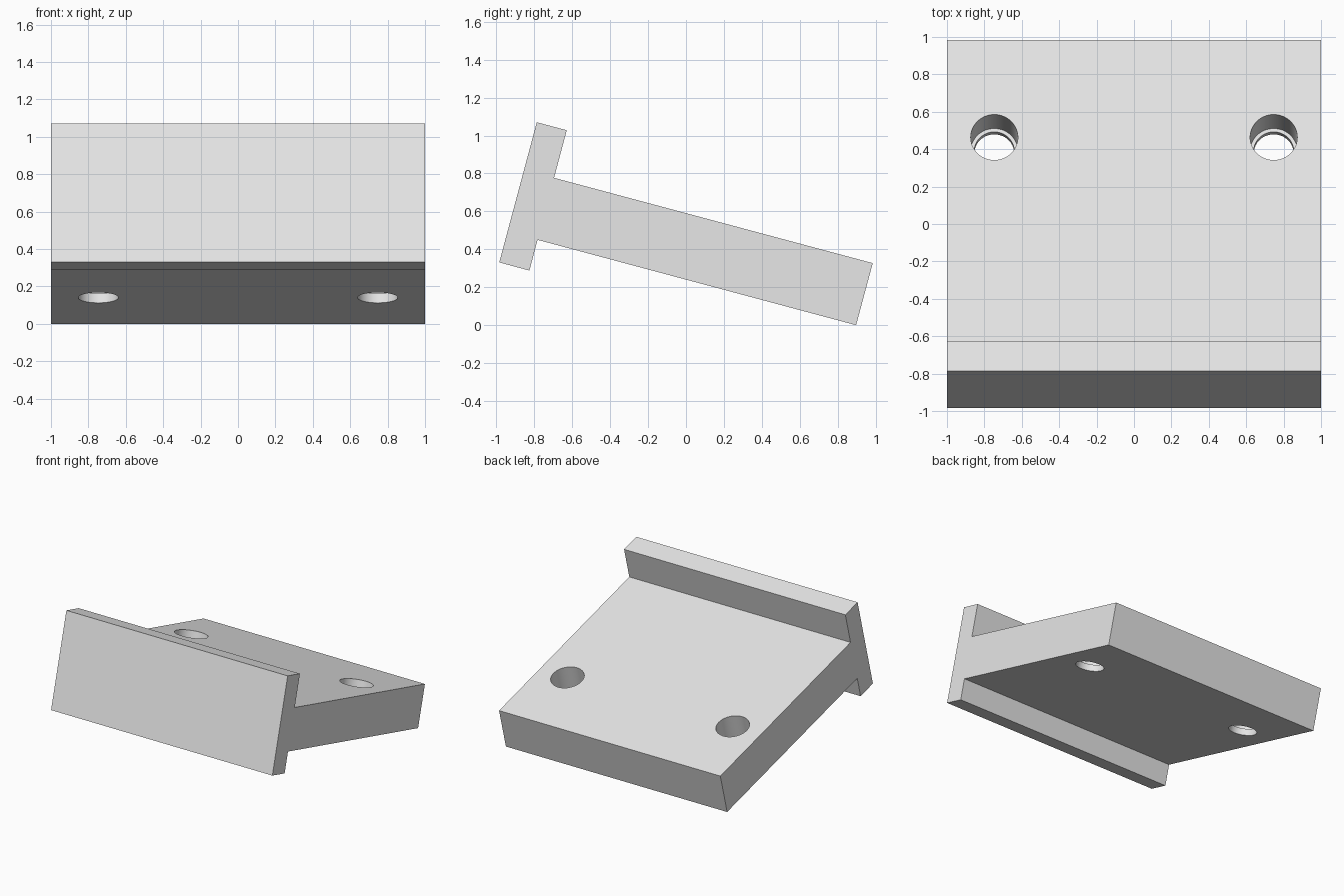
import bpy, bmesh, math
from mathutils import Vector

if "Cube" in bpy.data.objects:
    bpy.data.objects.remove(bpy.data.objects["Cube"])

TILT = math.radians(15)
AXIS = Vector((0, math.sin(TILT), math.cos(TILT)))  # normal of the sloping slab

grey = bpy.data.materials.new("light_grey")
grey.diffuse_color = (0.8, 0.8, 0.8, 1)
grey.use_nodes = True
grey.node_tree.nodes["Principled BSDF"].inputs["Base Color"].default_value = grey.diffuse_color

# Tilted T-shaped bracket: side profile (y, z) extruded along x
profile = [(-0.985, 0.331), (-0.787, 1.07), (-0.629, 1.028), (-0.696, 0.777),
           (0.985, 0.327), (0.897, 0.0), (-0.783, 0.45), (-0.826, 0.288)]
bm = bmesh.new()
face = bm.faces.new([bm.verts.new((-1, y, z)) for y, z in profile])
ext = bmesh.ops.extrude_face_region(bm, geom=[face])
bmesh.ops.translate(bm, vec=(2, 0, 0),
                    verts=[v for v in ext["geom"] if isinstance(v, bmesh.types.BMVert)])
bmesh.ops.recalc_face_normals(bm, faces=bm.faces)
mesh = bpy.data.meshes.new("bracket")
bm.to_mesh(mesh)
bm.free()
mesh.materials.append(grey)
bracket = bpy.data.objects.new("bracket", mesh)
bpy.context.collection.objects.link(bracket)


def cut_bore(name, x, radius, start, end):
    """Cut a round bore square to the slab, measured up from its underside."""
    centre = Vector((x, 0.376, 0.14)) + AXIS * (start + end) / 2
    bpy.ops.mesh.primitive_cylinder_add(vertices=64, radius=radius, depth=end - start,
                                        location=centre, rotation=(-TILT, 0, 0))
    cutter = bpy.context.object
    cutter.name = name
    cutter.hide_render = True
    cutter.data.materials.append(grey)
    mod = bracket.modifiers.new(name, 'BOOLEAN')
    mod.operation = 'DIFFERENCE'
    mod.solver = 'EXACT'
    mod.object = cutter
    bpy.ops.object.select_all(action='DESELECT')
    bracket.select_set(True)
    bpy.context.view_layer.objects.active = bracket
    bpy.ops.object.modifier_apply(modifier=name)
    bpy.data.objects.remove(cutter, do_unlink=True)


# Stepped screw holes: wide bore from above, narrower lip at the underside
for x in (-0.747, 0.747):
    cut_bore("wide_bore", x, 0.126, 0.05, 0.5)
    cut_bore("narrow_bore", x, 0.107, -0.15, 0.2)

bpy.ops.object.shade_smooth_by_angle(angle=math.radians(30))
